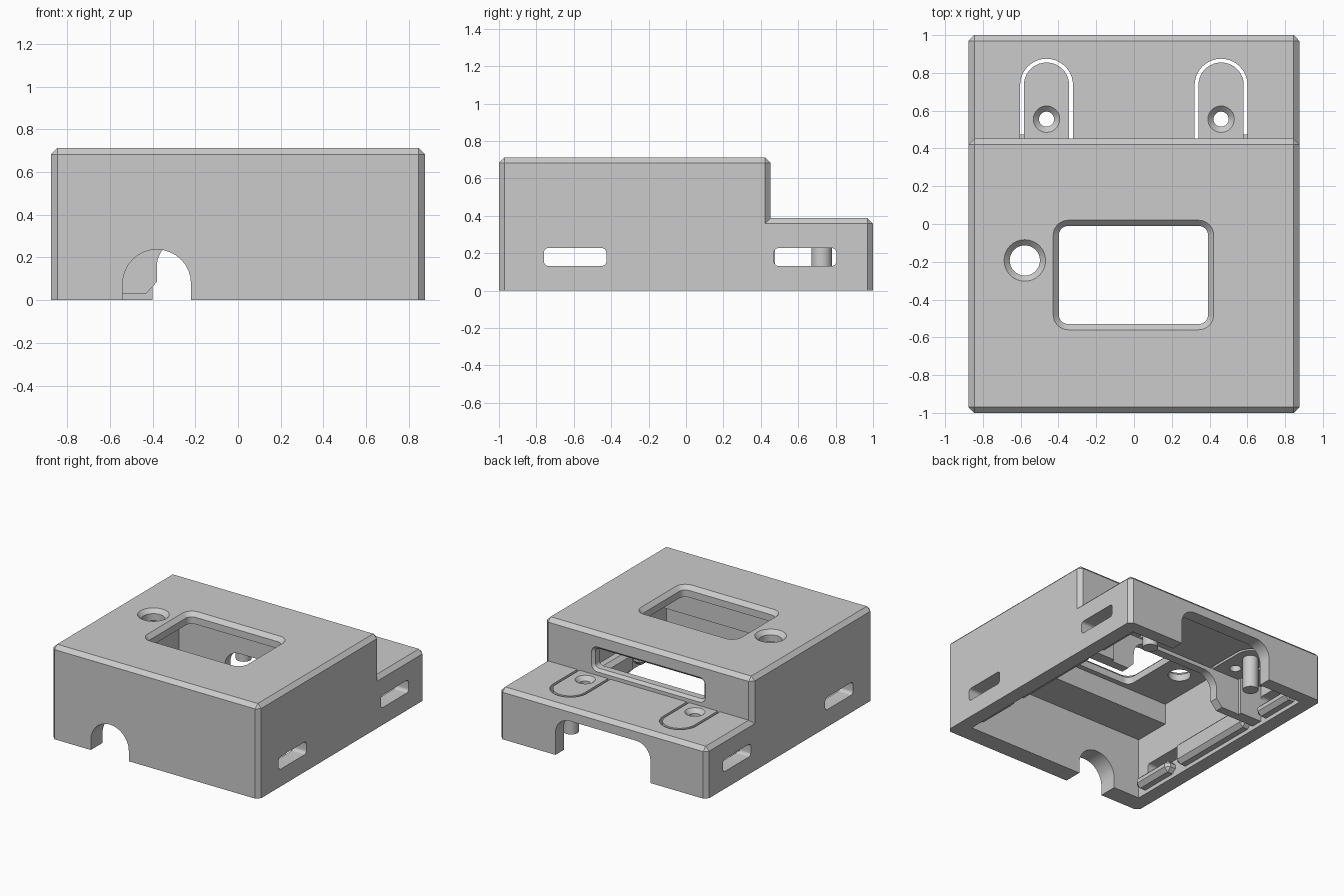
import bpy, bmesh
from math import pi, cos, sin, radians

cube = bpy.data.objects.get("Cube")
if cube:
    bpy.data.objects.remove(cube, do_unlink=True)

grey = bpy.data.materials.new("plain grey")
grey.use_nodes = True
grey.diffuse_color = (0.6, 0.6, 0.6, 1)
grey.node_tree.nodes["Principled BSDF"].inputs["Base Color"].default_value = (0.6, 0.6, 0.6, 1)


def finish(bm, name):
    bmesh.ops.recalc_face_normals(bm, faces=bm.faces)
    mesh = bpy.data.meshes.new(name)
    bm.to_mesh(mesh)
    bm.free()
    mesh.materials.append(grey)
    ob = bpy.data.objects.new(name, mesh)
    bpy.context.collection.objects.link(ob)
    return ob


def box(name, lo, hi, chamfer=0, keep=lambda a, b: True):
    """Box between two corners; edges accepted by keep are chamfered."""
    bm = bmesh.new()
    bmesh.ops.create_cube(bm, size=1)
    for v in bm.verts:
        v.co = [lo[i] if v.co[i] < 0 else hi[i] for i in range(3)]
    if chamfer:
        edges = [e for e in bm.edges if keep(e.verts[0].co, e.verts[1].co)]
        bmesh.ops.bevel(bm, geom=edges, offset=chamfer, segments=1,
                        affect='EDGES', clamp_overlap=False)
    return finish(bm, name)


def rounded(cu, cv, a, b, r, n=8):
    """Rounded rectangle outline with half sizes a and b."""
    pts = []
    for q, (su, sv) in enumerate([(1, 1), (-1, 1), (-1, -1), (1, -1)]):
        for i in range(n + 1):
            t = (q + i / n) * pi / 2
            pts.append((cu + su * (a - r) + r * cos(t), cv + sv * (b - r) + r * sin(t)))
    return pts


def loft(name, outlines, levels, axis):
    """Solid skinned through outlines at the given levels along an axis."""
    place = {'x': lambda u, v, w: (w, u, v), 'y': lambda u, v, w: (u, w, v),
             'z': lambda u, v, w: (u, v, w)}[axis]
    bm = bmesh.new()
    rings = [[bm.verts.new(place(u, v, w)) for u, v in o] for o, w in zip(outlines, levels)]
    for p, q in zip(rings, rings[1:]):
        for i in range(len(p)):
            j = (i + 1) % len(p)
            bm.faces.new((p[i], p[j], q[j], q[i]))
    bm.faces.new(rings[0])
    bm.faces.new(rings[-1])
    bmesh.ops.remove_doubles(bm, verts=bm.verts, dist=1e-5)
    return finish(bm, name)


def rounded_loft(name, cu, cv, a, b, r, steps, axis):
    """Steps are (level, offset) pairs applied to a rounded rectangle."""
    outs = [rounded(cu, cv, a + o, b + o, r + o) for _, o in steps]
    return loft(name, outs, [w for w, _ in steps], axis)


def combine(ob, other, operation):
    mod = ob.modifiers.new("join", 'BOOLEAN')
    mod.operation, mod.solver, mod.object = operation, 'EXACT', other
    bpy.context.view_layer.objects.active = ob
    bpy.ops.object.modifier_apply(modifier=mod.name)
    bpy.data.objects.remove(other, do_unlink=True)


def cut(other):
    combine(case, other, 'DIFFERENCE')


# Stepped outer shell with chamfered edges
W, C = 0.875, 0.03
case = box("case", (-W, -1, 0), (W, 0.452, 0.713), C, lambda a, b: a.z + b.z > 0.1)
low = box("low", (-W, 0.2, 0), (W, 1, 0.388), C,
          lambda a, b: a.z + b.z > 0.1 and a.y + b.y > 1.1)
combine(case, low, 'UNION')

# Open-bottomed cavity with three ceiling heights
for y0, y1, top in [(-0.86, -0.5, 0.47), (-0.57, 0.38, 0.63), (0.3, 0.9, 0.31)]:
    cut(box("cavity", (-0.765, y0, -0.1), (0.765, y1, top)))

# Chamfered display window and round button hole in the top
cut(rounded_loft("window_cutter", -0.003, -0.27, 0.395, 0.26, 0.05,
                 [(0.4, 0), (0.683, 0), (0.713, 0.03), (0.75, 0.03)], 'z'))
cut(rounded_loft("hole_cutter", -0.578, -0.193, 0.08, 0.08, 0.08,
                 [(0.4, 0), (0.683, 0), (0.713, 0.03), (0.75, 0.03)], 'z'))

# Window through the step wall
cut(rounded_loft("step_cutter", 0, 0.51, 0.46, 0.075, 0.03,
                 [(0.3, 0), (0.432, 0), (0.452, 0.02), (0.5, 0.02)], 'y'))

# Cable arch in front and wide opening in the back
cut(rounded_loft("arch_cutter", -0.38, 0, 0.16, 0.237, 0.16, [(-1.1, 0), (-0.8, 0)], 'y'))
cut(rounded_loft("back_cutter", 0, 0, 0.4, 0.29, 0.12, [(0.8, 0), (1.1, 0)], 'y'))

# Slots through both sides
for y in (-0.593, 0.637):
    for s in (-1, 1):
        cut(rounded_loft("slot_cutter", y, 0.18, 0.167, 0.048, 0.025,
                         [(s * 0.7, 0), (s * 0.95, 0)], 'x'))

# Spring tongues with countersunk holes in the low roof
for cx in (-0.463, 0.461):
    arc = [pi * i / 20 for i in range(21)]
    band = [(cx + 0.14, 0.452)] + [(cx + 0.14 * cos(t), 0.735 + 0.14 * sin(t)) for t in arc]
    band += [(cx - 0.14, 0.452), (cx - 0.12, 0.452)]
    band += [(cx + 0.12 * cos(t), 0.735 + 0.12 * sin(t)) for t in reversed(arc)]
    band += [(cx + 0.12, 0.452)]
    cut(loft("tongue_cutter", [band, band], [0.2, 0.5], 'z'))
    cut(rounded_loft("screw_cutter", cx, 0.555, 0.04, 0.04, 0.04,
                     [(0.2, 0), (0.358, 0), (0.388, 0.03), (0.45, 0.03)], 'z'))

# Cross wall below the step: raised off the floor, with an arched opening
quarter = [pi / 2 * i / 8 for i in range(9)]
half = [(0.78, 0.33), (0.78, 0.03), (0.43, 0.03), (0.38, 0.085)]
half += [(0.26 + 0.12 * cos(t), 0.16 + 0.12 * sin(t)) for t in quarter]
outline = half + [(-x, z) for x, z in reversed(half)]
parts = [case, loft("cross_wall", [outline, outline], [0.385, 0.45], 'y')]

for side, s in (("left", 1), ("right", -1)):
    # Round plunger under each tongue
    parts.append(rounded_loft(side + "_plunger", s * 0.46, 0.725, 0.055, 0.055, 0.055,
                              [(0.06, 0), (0.33, 0)], 'z'))
    # Stub joining the cross wall to the side wall
    x0, x1 = sorted((s * 0.58, s * 0.78))
    parts.append(box(side + "_stub", (x0, 0.44, 0.03), (x1, 0.475, 0.33)))
    # Chamfered rail and slot lips along the inside of each wall
    x0, x1 = sorted((s * 0.69, s * 0.78))
    for kind, y0, y1, top in [("rail", -0.38, 0.36, 0.2), ("front_lip", -0.82, -0.46, 0.12),
                              ("back_lip", 0.5, 0.86, 0.12)]:
        parts.append(box(f"{side}_{kind}", (x0, y0, 0.03), (x1, y1, top), 0.03,
                         lambda a, b: abs(a.x + b.x) < 1.5))

for ob in parts:
    bpy.ops.object.select_all(action='DESELECT')
    ob.select_set(True)
    bpy.context.view_layer.objects.active = ob
    bpy.ops.object.shade_smooth_by_angle(angle=radians(30))
